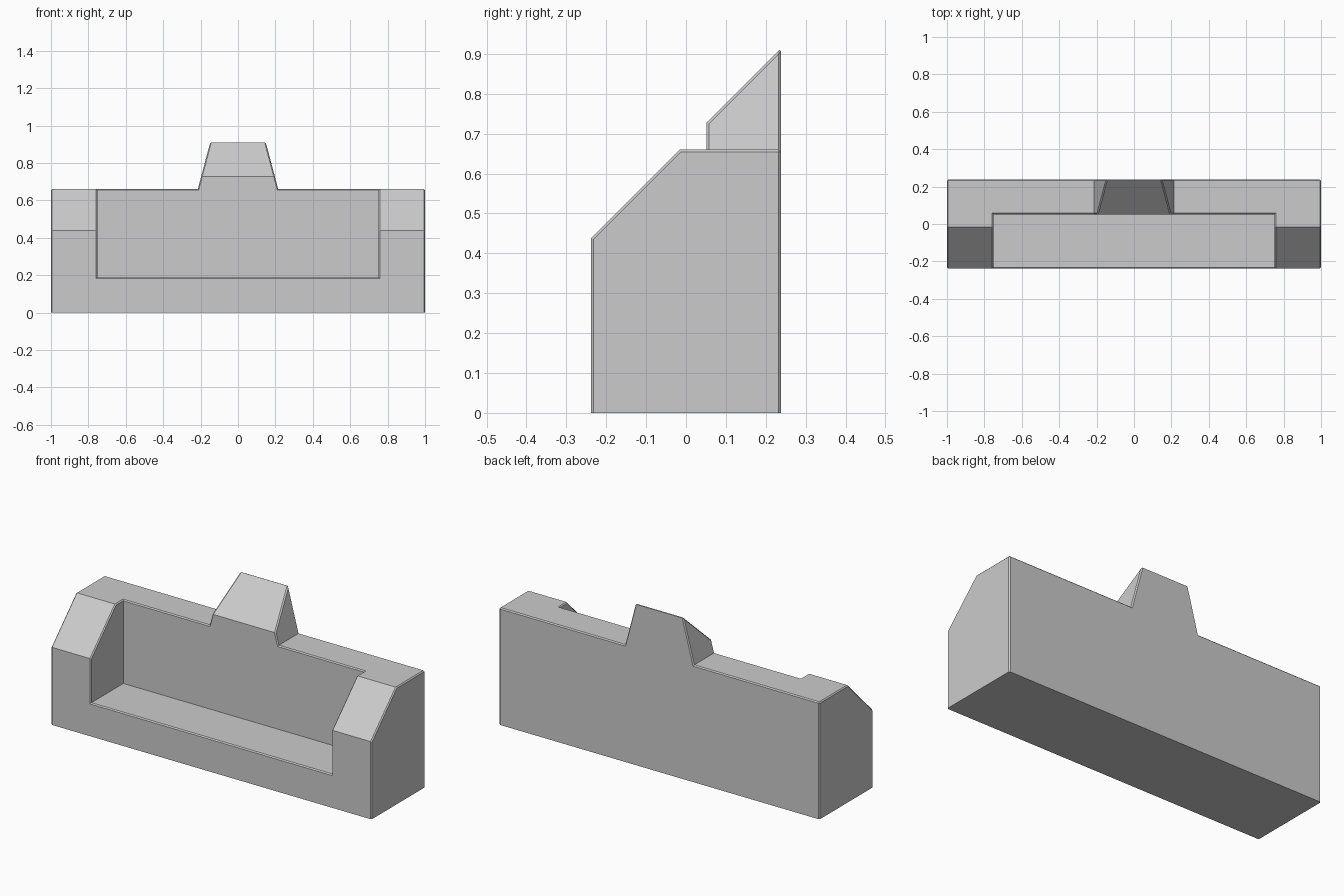
import bpy, bmesh, math

if "Cube" in bpy.data.objects:
    bpy.data.objects.remove(bpy.data.objects["Cube"])


def prism(name, profile, start, depth_vec):
    """Extrude a closed planar profile, given as a 3D-point function result."""
    bm = bmesh.new()
    face = bm.faces.new([bm.verts.new(p) for p in profile])
    ext = bmesh.ops.extrude_face_region(bm, geom=[face])
    moved = [v for v in ext["geom"] if isinstance(v, bmesh.types.BMVert)]
    bmesh.ops.translate(bm, verts=moved, vec=depth_vec)
    bmesh.ops.translate(bm, verts=bm.verts, vec=start)
    bmesh.ops.recalc_face_normals(bm, faces=bm.faces)
    mesh = bpy.data.meshes.new(name)
    bm.to_mesh(mesh)
    bm.free()
    obj = bpy.data.objects.new(name, mesh)
    bpy.context.collection.objects.link(obj)
    return obj


HALF_Y, TOP, TAB_TOP, WALL_Y = 0.238, 0.66, 0.95, 0.052

# Body with the tapered centre tab, as a mirrored front outline
half = [(1, 0), (1, TOP), (0.215, TOP), (0.138, TAB_TOP)]
outline = half + [(-x, z) for x, z in reversed(half)]
body = prism("notched_body", [(x, 0, z) for x, z in outline],
             (0, -HALF_Y, 0), (0, 2 * HALF_Y, 0))

# Cutters: front recess and sloped front corner
recess = [(-0.752, 0.188), (0.752, 0.188), (0.752, 1.5), (-0.752, 1.5)]
slope = [(-0.638, 0.038), (0.785, 1.46), (-0.638, 1.46)]
cutters = [
    prism("recess_cutter", [(x, 0, z) for x, z in recess],
          (0, -1, 0), (0, 1 + WALL_Y, 0)),
    prism("slope_cutter", [(0, y, z) for y, z in slope],
          (-1.5, 0, 0), (3, 0, 0)),
]
for cutter in cutters:
    mod = body.modifiers.new(cutter.name, 'BOOLEAN')
    mod.operation = 'DIFFERENCE'
    mod.solver = 'EXACT'
    mod.object = cutter

# Bake the cuts, then remove the cutters
bm = bmesh.new()
bm.from_object(body, bpy.context.evaluated_depsgraph_get())
body.modifiers.clear()
for cutter in cutters:
    bpy.data.objects.remove(cutter)
bmesh.ops.remove_doubles(bm, verts=bm.verts, dist=1e-4)
bmesh.ops.dissolve_limit(bm, angle_limit=math.radians(1),
                         verts=bm.verts, edges=bm.edges)


# Narrow bevel on sharp outer edges; base and tab top stay crisp
def is_bevelled(edge):
    z = [v.co.z for v in edge.verts]
    crisp = max(z) < 0.001 or min(z) > TAB_TOP - 0.001
    return (not crisp and edge.is_manifold
            and edge.calc_face_angle_signed() > math.radians(60))


bmesh.ops.bevel(bm, geom=[e for e in bm.edges if is_bevelled(e)],
                offset=0.006, offset_type='OFFSET', segments=1,
                profile=0.5, affect='EDGES', clamp_overlap=True)
bm.to_mesh(body.data)
bm.free()
